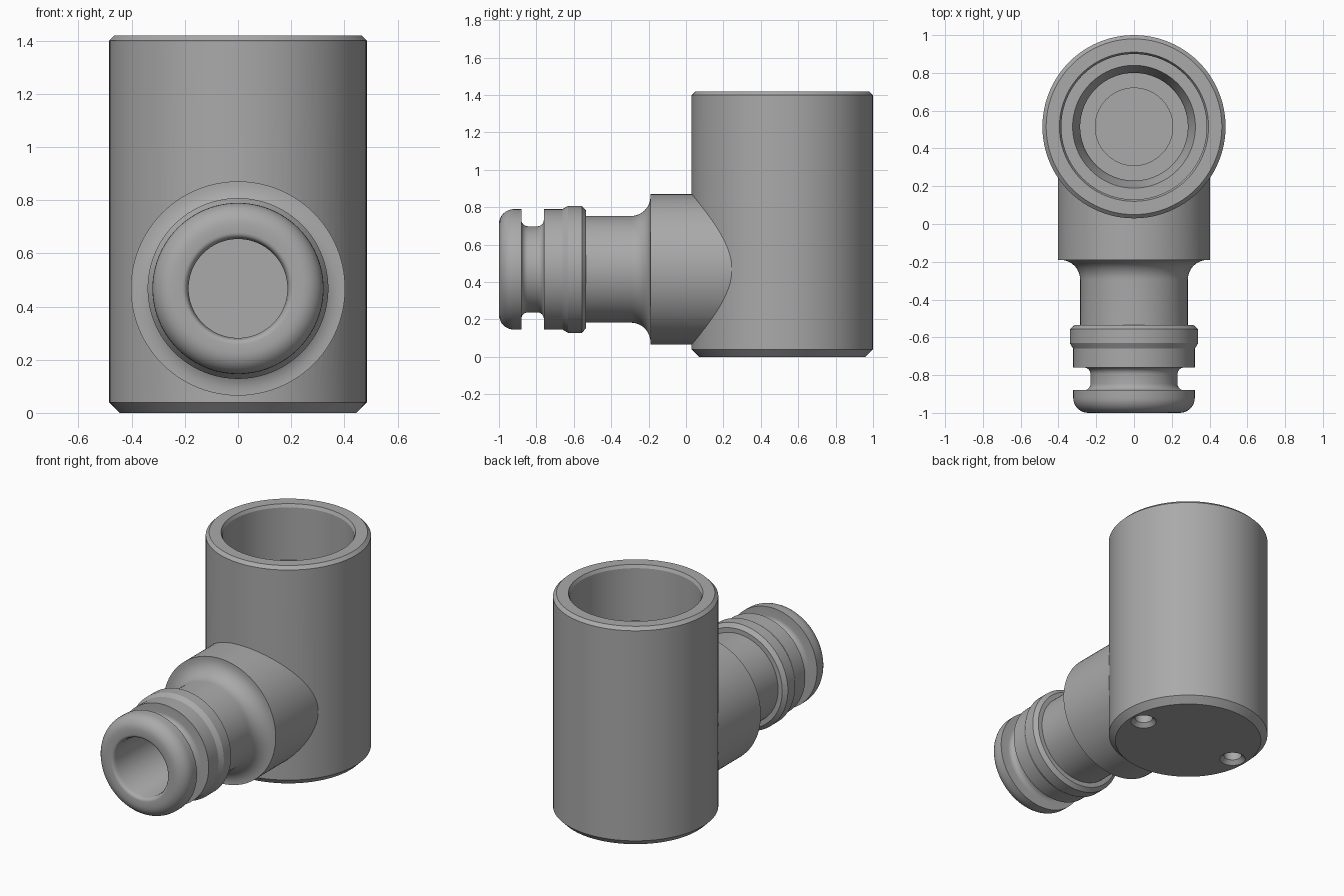
import bpy, bmesh, math
from mathutils import Matrix

if "Cube" in bpy.data.objects:
    bpy.data.objects.remove(bpy.data.objects["Cube"])

AXIS_Y = 0.515      # centre of the upright barrel
PIPE_Z = 0.468      # height of the side pipe

grey = bpy.data.materials.new("plain grey")
grey.use_nodes = True
colour = (0.4, 0.4, 0.4, 1)
grey.diffuse_color = colour
grey.node_tree.nodes["Principled BSDF"].inputs["Base Color"].default_value = colour


def arc(h, r, radius, start, end, steps=8):
    """Profile points (height, radius) on a circular corner."""
    angles = [math.radians(start + (end - start) * i / steps) for i in range(steps + 1)]
    return [(h + radius * math.cos(a), r + radius * math.sin(a)) for a in angles]


def lathe(name, profile, matrix, sides=96):
    """Closed solid of revolution around local z, moved by matrix."""
    bm = bmesh.new()
    rings = []
    for h, r in profile:
        rings.append([bm.verts.new((r * math.cos(2 * math.pi * i / sides),
                                    r * math.sin(2 * math.pi * i / sides), h))
                      for i in range(sides)])
    for a, b in zip(rings, rings[1:]):
        for i in range(sides):
            j = (i + 1) % sides
            bm.faces.new((a[i], a[j], b[j], b[i]))
    bm.faces.new(rings[0][::-1])
    bm.faces.new(rings[-1])
    bmesh.ops.recalc_face_normals(bm, faces=bm.faces)
    bm.transform(matrix)
    mesh = bpy.data.meshes.new(name)
    bm.to_mesh(mesh)
    bm.free()
    mesh.materials.append(grey)
    obj = bpy.data.objects.new(name, mesh)
    bpy.context.collection.objects.link(obj)
    return obj


def combine(target, tool, operation):
    """Apply a boolean, then drop the tool."""
    mod = target.modifiers.new(tool.name, "BOOLEAN")
    mod.operation, mod.solver, mod.object = operation, "EXACT", tool
    bpy.context.view_layer.objects.active = target
    bpy.ops.object.modifier_apply(modifier=mod.name)
    bpy.data.objects.remove(tool)


upright = Matrix.Translation((0, AXIS_Y, 0))
# Local z of the pipe runs along world y
sideways = Matrix.Translation((0, 0, PIPE_Z)) @ Matrix.Rotation(-math.pi / 2, 4, "X")

# Upright barrel with chamfered ends
body = lathe("elbow_body", [(0, 0.445), (0.04, 0.485), (1.4, 0.485), (1.42, 0.465)], upright)

# Side pipe: rounded lip, seal groove, collar, neck, flared flange
pipe = lathe("side_pipe",
             arc(-0.98, 0.21, 0.02, 270, 180, 4)
             + arc(-0.92, 0.242, 0.08, 180, 90)
             + [(-0.88, 0.322), (-0.88, 0.265)]
             + arc(-0.845, 0.265, 0.035, 180, 270, 6)
             + arc(-0.795, 0.265, 0.035, 270, 360, 6)
             + [(-0.76, 0.322), (-0.66, 0.322), (-0.63, 0.34), (-0.557, 0.34),
                (-0.535, 0.315), (-0.535, 0.285)]
             + arc(-0.295, 0.39, 0.105, 270, 360, 10)
             + [(-0.19, 0.403), (AXIS_Y, 0.403)], sideways)
combine(body, pipe, "UNION")

# Stepped socket in the top
socket = lathe("socket_cutter",
               [(0.65, 0.205), (0.75, 0.205), (0.75, 0.285), (0.95, 0.285), (0.98, 0.295),
                (1.06, 0.325), (1.06, 0.385), (1.4, 0.385), (1.42, 0.395), (1.5, 0.395)],
               upright)
combine(body, socket, "DIFFERENCE")

# Bore of the side pipe
bore = lathe("bore_cutter", [(-1.1, 0.19), (-0.98, 0.19), (-0.97, 0.186), (0.1, 0.186)], sideways)
combine(body, bore, "DIFFERENCE")

# Two countersunk holes underneath
for side in (-1, 1):
    hole = lathe("hole_cutter", [(-0.1, 0.078), (0, 0.078), (0.025, 0.054), (0.3, 0.054)],
                 Matrix.Translation((side * 0.355, AXIS_Y, 0)), 32)
    combine(body, hole, "DIFFERENCE")

# Smooth shading with crisp edges
bpy.ops.object.select_all(action="DESELECT")
body.select_set(True)
bpy.context.view_layer.objects.active = body
bpy.ops.object.shade_smooth_by_angle(angle=math.radians(25))
